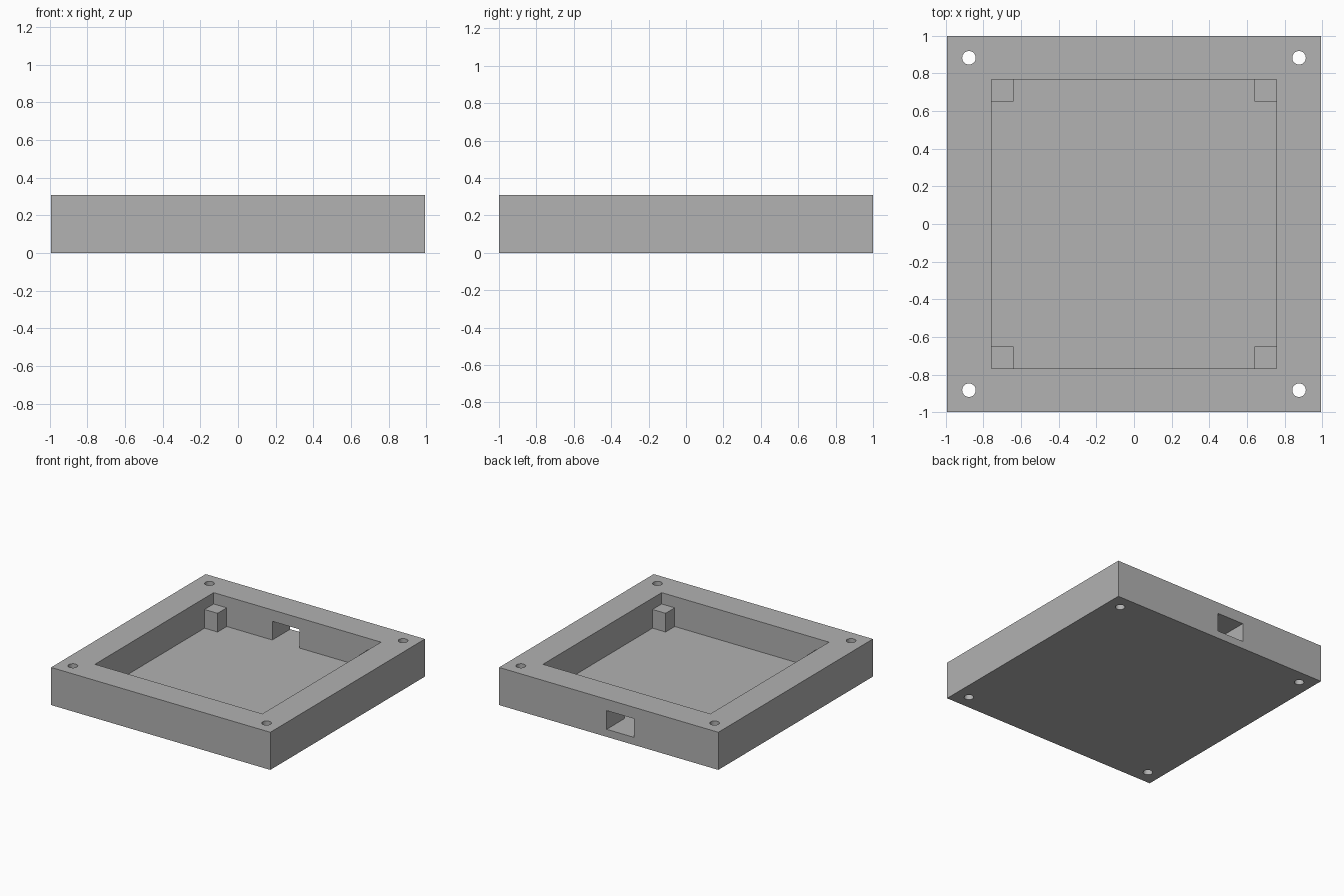
import bpy

old = bpy.data.objects.get("Cube")
if old:
    bpy.data.objects.remove(old, do_unlink=True)

# Overall dimensions (half widths in x and y)
HX, HY, HEIGHT = 0.993, 1.0, 0.308
CX, CY, FLOOR = 0.758, 0.768, 0.062
POST, LEDGE = 0.118, 0.215
HOLE_X, HOLE_Y, HOLE_R = 0.877, 0.883, 0.036
CORNERS = [(sx, sy) for sx in (-1, 1) for sy in (-1, 1)]

grey = bpy.data.materials.new("plain_grey")
grey.use_nodes = True
colour = (0.445, 0.445, 0.445, 1)
grey.diffuse_color = colour
grey.node_tree.nodes["Principled BSDF"].inputs["Base Color"].default_value = colour


def box(name, lo, hi):
    """Axis-aligned box between two opposite corners."""
    bpy.ops.mesh.primitive_cube_add(size=1)
    ob = bpy.context.object
    ob.name = name
    for v in ob.data.vertices:
        v.co = [(a + b) / 2 + c * (b - a) for a, b, c in zip(lo, hi, v.co)]
    ob.data.materials.append(grey)
    return ob


def cut(target, cutter):
    """Subtract the cutter from the target and discard the cutter."""
    cutter.hide_render = True
    mod = target.modifiers.new("cut", "BOOLEAN")
    mod.operation = "DIFFERENCE"
    mod.solver = "EXACT"
    mod.object = cutter
    bpy.context.view_layer.objects.active = target
    bpy.ops.object.modifier_apply(modifier=mod.name)
    bpy.data.objects.remove(cutter, do_unlink=True)


# Tray body with an open cavity
body = box("tray_body", (-HX, -HY, 0), (HX, HY, HEIGHT))
cut(body, box("cavity_cutter", (-CX, -CY, FLOOR), (CX, CY, HEIGHT + 0.1)))

# Port through the back wall, level with the cavity floor
cut(body, box("port_cutter", (-0.227, CY - 0.1, FLOOR), (0.018, HY + 0.1, LEDGE)))

# Screw holes through the corners
for sx, sy in CORNERS:
    bpy.ops.mesh.primitive_cylinder_add(
        vertices=32, radius=HOLE_R, depth=1,
        location=(sx * HOLE_X, sy * HOLE_Y, HEIGHT / 2))
    hole = bpy.context.object
    hole.data.materials.append(grey)
    cut(body, hole)

# Support posts in the cavity corners, slightly sunk into the walls and floor
SINK = 0.01
for sx, sy in CORNERS:
    xs = sorted((sx * (CX - POST), sx * (CX + SINK)))
    ys = sorted((sy * (CY - POST), sy * (CY + SINK)))
    name = ("back" if sy > 0 else "front") + ("_left" if sx > 0 else "_right") + "_post"
    box(name, (xs[0], ys[0], FLOOR - SINK), (xs[1], ys[1], LEDGE))

# Smooth hole walls, crisp edges elsewhere
bpy.ops.object.select_all(action="DESELECT")
body.select_set(True)
bpy.context.view_layer.objects.active = body
bpy.ops.object.shade_smooth_by_angle()
